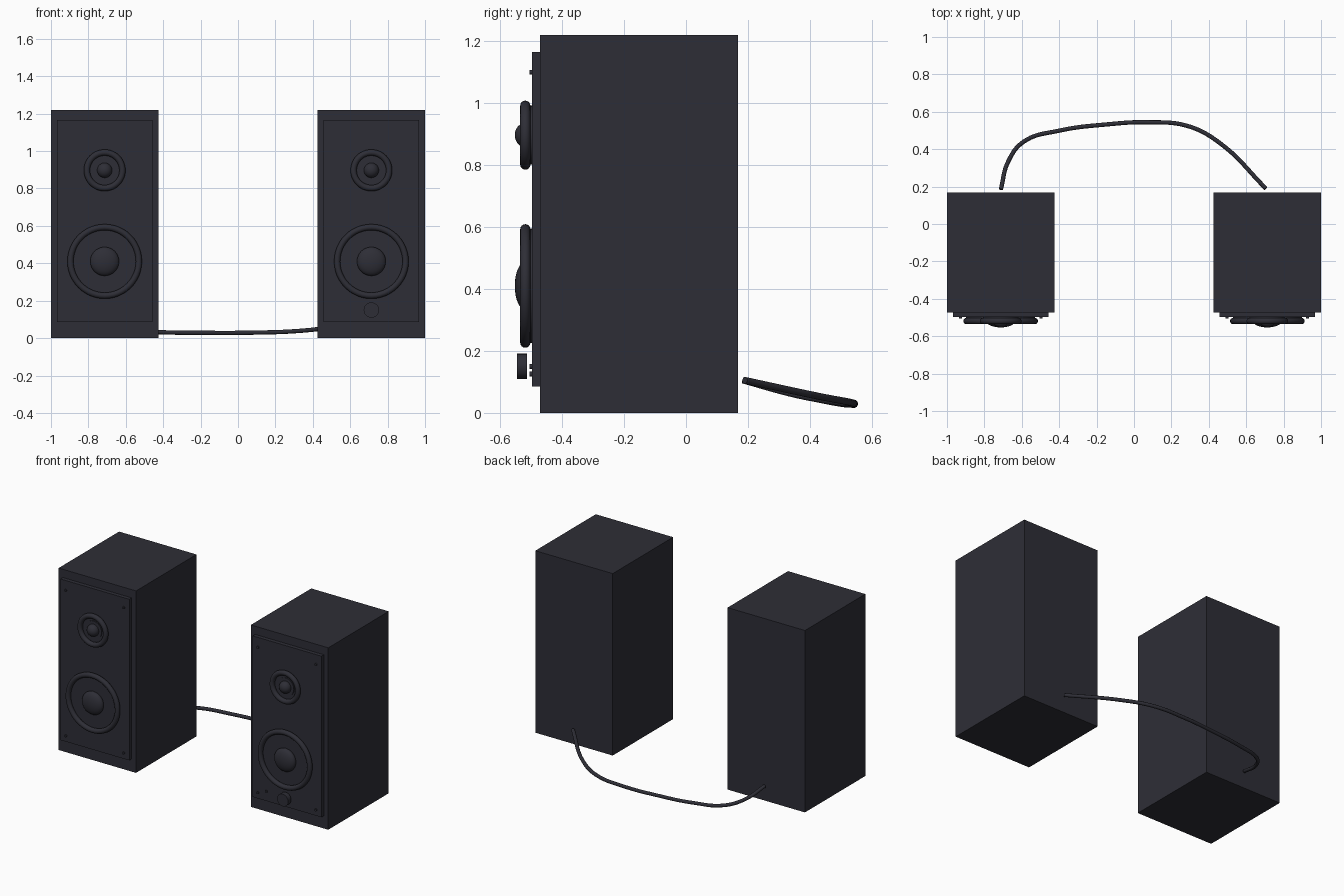
import bpy, bmesh, math
from mathutils import Matrix, Vector

if "Cube" in bpy.data.objects:
    bpy.data.objects.remove(bpy.data.objects["Cube"])

charcoal = bpy.data.materials.new("charcoal")
charcoal.diffuse_color = (0.027, 0.027, 0.037, 1)
charcoal.use_nodes = True
charcoal.node_tree.nodes["Principled BSDF"].inputs["Base Color"].default_value = charcoal.diffuse_color


def add_mesh(name, bm, smooth=False):
    bmesh.ops.recalc_face_normals(bm, faces=bm.faces)
    me = bpy.data.meshes.new(name)
    bm.to_mesh(me)
    bm.free()
    me.materials.append(charcoal)
    ob = bpy.data.objects.new(name, me)
    bpy.context.collection.objects.link(ob)
    if smooth:
        bpy.ops.object.select_all(action='DESELECT')
        bpy.context.view_layer.objects.active = ob
        ob.select_set(True)
        bpy.ops.object.shade_smooth_by_angle(angle=math.radians(35))
    return ob


def box(name, lo, hi):
    lo, hi = Vector(lo), Vector(hi)
    bm = bmesh.new()
    m = Matrix.Translation((lo + hi) / 2) @ Matrix.Diagonal((*(hi - lo), 1))
    bmesh.ops.create_cube(bm, size=1, matrix=m)
    return add_mesh(name, bm)


def lathe(name, x, z, profile, closed=False, n=48):
    """Spin (radius, y) points about a front-facing axis at x, z."""
    bm = bmesh.new()
    vs = [bm.verts.new((x + r, y, z)) for r, y in profile]
    pairs = list(zip(vs, vs[1:])) + ([(vs[-1], vs[0])] if closed else [])
    edges = [bm.edges.new(p) for p in pairs]
    bmesh.ops.spin(bm, geom=vs + edges, cent=(x, 0, z), axis=(0, 1, 0),
                   angle=2 * math.pi, steps=n, use_duplicate=False)
    bmesh.ops.remove_doubles(bm, verts=bm.verts, dist=1e-5)
    return add_mesh(name, bm, True)


def disc(name, x, z, r, back, front, n=48):
    return lathe(name, x, z, [(0, back), (r, back), (r, front), (0, front)], n=n)


def ring(name, x, z, major, minor, y):
    pts = [(major + minor * math.cos(a), y + minor * math.sin(a))
           for a in (2 * math.pi * i / 16 for i in range(16))]
    return lathe(name, x, z, pts, closed=True)


def dome(name, x, z, r, depth, y):
    pts = [(r * math.sin(a), y - depth * math.cos(a))
           for a in (math.pi * i / 16 for i in range(17))]
    return lathe(name, x, z, pts)


PANEL = -0.498
for side, x in (("left", -0.713), ("right", 0.713)):
    # Cabinet and front panel
    box(side + "_cabinet", (x - 0.287, -0.472, 0), (x + 0.287, 0.168, 1.22))
    box(side + "_front_panel", (x - 0.255, PANEL, 0.085), (x + 0.255, -0.465, 1.165))
    # Woofer
    disc(side + "_woofer_cone", x, 0.41, 0.185, -0.49, -0.507)
    ring(side + "_woofer_surround", x, 0.41, 0.183, 0.0165, -0.519)
    dome(side + "_woofer_cap", x, 0.41, 0.077, 0.034, -0.519)
    # Tweeter
    disc(side + "_tweeter_plate", x, 0.897, 0.095, -0.49, -0.507)
    ring(side + "_tweeter_surround", x, 0.897, 0.095, 0.0165, -0.519)
    disc(side + "_tweeter_collar", x, 0.897, 0.06, -0.49, -0.513)
    dome(side + "_tweeter_dome", x, 0.897, 0.04, 0.036, -0.517)
    # Corner screws
    for sx in (-0.215, 0.215):
        for z in (0.125, 1.1):
            disc(side + "_panel_screw", x + sx, z, 0.008, -0.49, -0.506, 16)

# Volume knob and power light on the right speaker
disc("volume_knob", 0.713, 0.15, 0.041, -0.513, -0.546, 32)
disc("power_light", 0.56, 0.15, 0.008, -0.49, -0.505, 16)

# Cable between the backs of the cabinets
path = [(-0.712, 0.185, 0.106), (-0.672, 0.335, 0.064), (-0.59, 0.44, 0.042),
        (-0.4, 0.499, 0.031), (-0.15, 0.532, 0.028), (0.07, 0.544, 0.029),
        (0.29, 0.523, 0.036), (0.46, 0.432, 0.053), (0.705, 0.19, 0.105)]
cu = bpy.data.curves.new("speaker_cable", 'CURVE')
cu.dimensions = '3D'
cu.bevel_depth = 0.0115
cu.bevel_resolution = 3
cu.resolution_u = 10
cu.use_fill_caps = True
sp = cu.splines.new('BEZIER')
sp.bezier_points.add(len(path) - 1)
for p, co in zip(sp.bezier_points, path):
    p.co = co
    p.handle_left_type = p.handle_right_type = 'AUTO'
cu.materials.append(charcoal)
bpy.context.collection.objects.link(bpy.data.objects.new("speaker_cable", cu))
